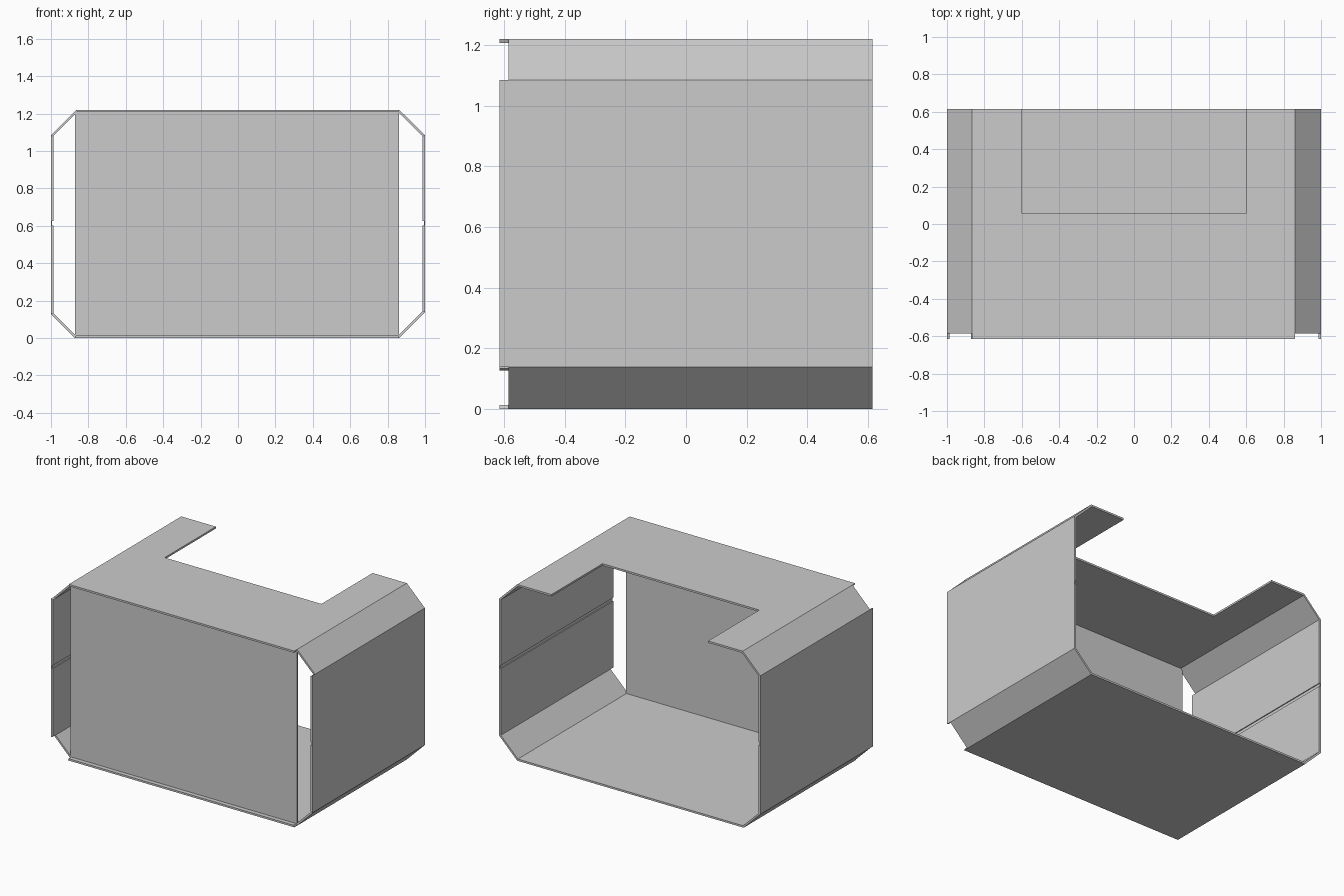
import bpy, bmesh
from mathutils import Vector

if "Cube" in bpy.data.objects:
    bpy.data.objects.remove(bpy.data.objects["Cube"])

T = 0.013                      # sheet thickness
FRONT, NOTCH, BACK = -0.615, -0.585, 0.615


def prism(name, pts, y0, y1):
    """Extrude an x-z outline along y."""
    bm = bmesh.new()
    face = bm.faces.new([bm.verts.new((x, y0, z)) for x, z in pts])
    ext = bmesh.ops.extrude_face_region(bm, geom=[face])
    moved = [v for v in ext["geom"] if isinstance(v, bmesh.types.BMVert)]
    bmesh.ops.translate(bm, verts=moved, vec=(0, y1 - y0, 0))
    bmesh.ops.recalc_face_normals(bm, faces=bm.faces)
    me = bpy.data.meshes.new(name)
    bm.to_mesh(me)
    bm.free()
    ob = bpy.data.objects.new(name, me)
    bpy.context.collection.objects.link(ob)
    return ob


# Folded outline, counter-clockwise seen from the front
outer = [Vector(p) for p in [(-0.872, 0), (0.862, 0), (1, 0.137), (1, 1.085),
                             (0.862, 1.22), (-0.865, 1.22), (-1, 1.085), (-1, 0.127)]]
n = len(outer)


def inset(i):
    """Mitred inner corner of the sheet."""
    a = (outer[i] - outer[i - 1]).normalized()
    b = (outer[(i + 1) % n] - outer[i]).normalized()
    na, nb = Vector((-a.y, a.x)), Vector((-b.y, b.x))
    return outer[i] + (na + nb) * (T / (1 + na.dot(nb)))


inner = [inset(i) for i in range(n)]
names = ["bottom_plate", "lower_right_chamfer", "right_wall", "upper_right_chamfer",
         "top_plate", "upper_left_chamfer", "left_wall", "lower_left_chamfer"]
parts = {}
for i, name in enumerate(names):
    j = (i + 1) % n
    pts = [outer[i], outer[j], inner[j]]
    if "wall" in name:         # shallow groove along the inside of the wall
        s = 1 if "right" in name else -1
        xi, xg = s * (1 - T), s * (1 - T * 0.5)
        groove = [(xi, 0.625), (xg, 0.625), (xg, 0.602), (xi, 0.602)]
        pts += groove if s > 0 else groove[::-1]
    pts.append(inner[i])
    parts[name] = prism(name, pts, NOTCH if "chamfer" in name else FRONT, BACK)

# Rear opening in the top plate
cutter = prism("opening_cutter", [(-0.6, 1.1), (0.6, 1.1), (0.6, 1.3), (-0.6, 1.3)], 0.055, 0.8)
cutter.hide_render = True
cutter.hide_set(True)
mod = parts["top_plate"].modifiers.new("opening", 'BOOLEAN')
mod.operation = 'DIFFERENCE'
mod.solver = 'EXACT'
mod.object = cutter

# Recessed front panel
prism("front_panel", [(-0.872, T), (0.86, T), (0.86, 1.22 - T), (-0.872, 1.22 - T)],
      NOTCH, NOTCH + T)
